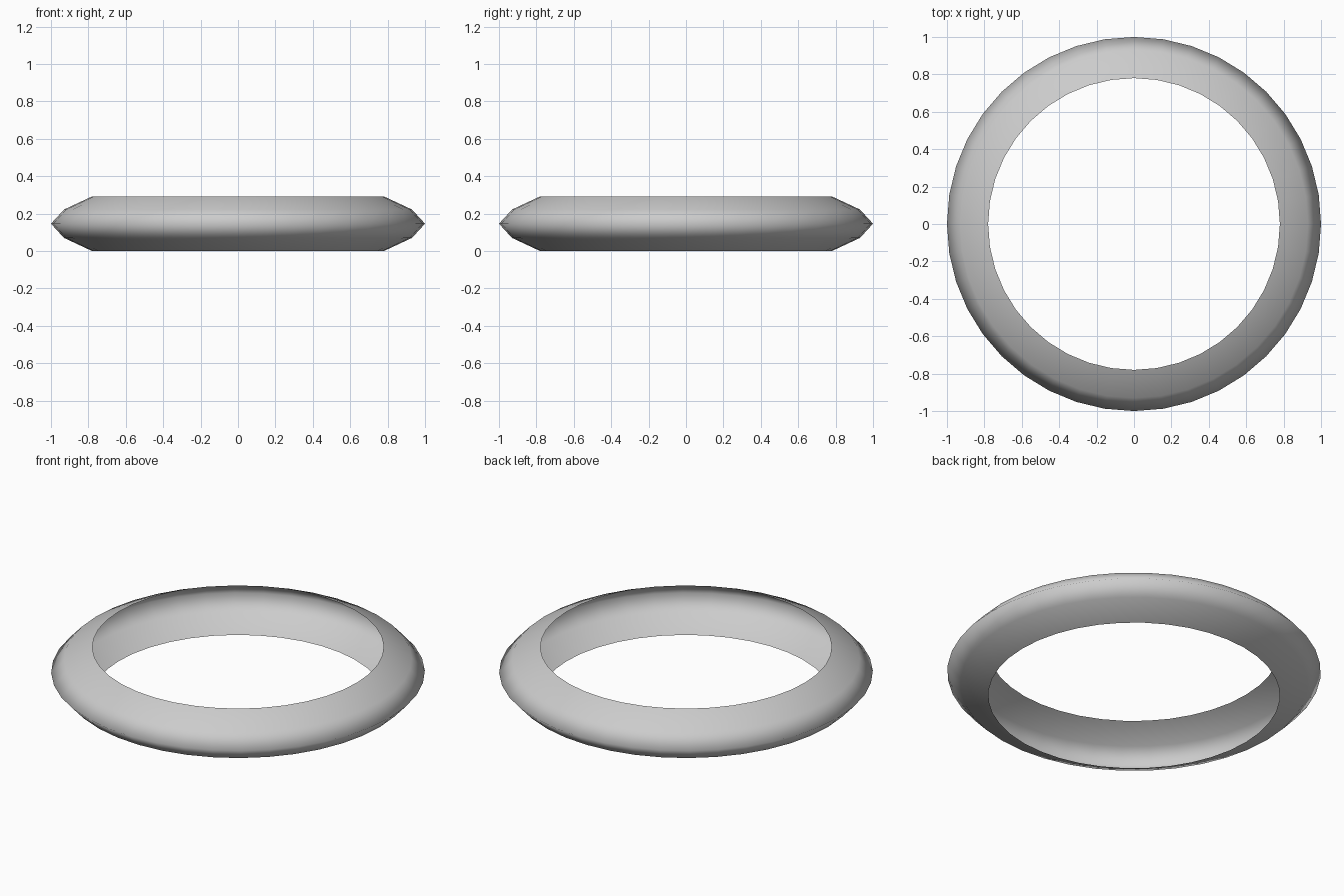
import bpy, bmesh
from math import cos, sin, tau

if "Cube" in bpy.data.objects:
    bpy.data.objects.remove(bpy.data.objects["Cube"])

# Open half-tube profile (radius, height), hollow towards the centre
PROFILE = [(0.78, 0.0), (0.93, 0.07), (1.0, 0.146), (0.93, 0.222), (0.78, 0.292)]
SIDES = 40

bm = bmesh.new()
rings = [[bm.verts.new((r * cos(tau * i / SIDES), r * sin(tau * i / SIDES), z))
          for i in range(SIDES)] for r, z in PROFILE]

# Smooth ring shell, normals facing outward
for low, high in zip(rings, rings[1:]):
    for i in range(SIDES):
        j = (i + 1) % SIDES
        bm.faces.new((low[i], low[j], high[j], high[i])).smooth = True

mesh = bpy.data.meshes.new("ring_shell")
bm.to_mesh(mesh)
bm.free()
ring = bpy.data.objects.new("ring_shell", mesh)
bpy.context.collection.objects.link(ring)
